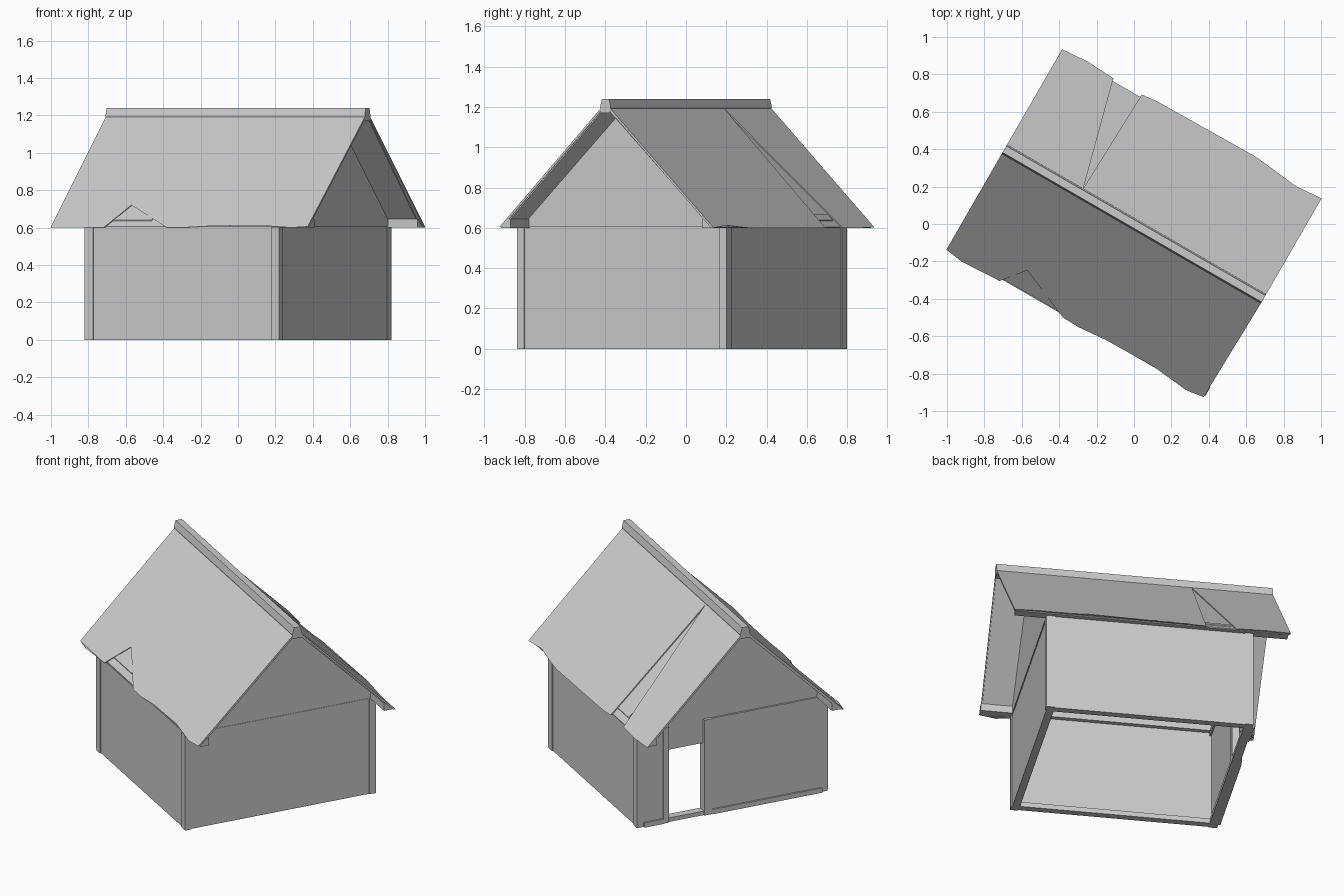
import bpy, bmesh, math
from mathutils import Matrix, Vector

cube = bpy.data.objects.get("Cube")
if cube:
    bpy.data.objects.remove(cube, do_unlink=True)

grey = bpy.data.materials.new("plain grey")
grey.use_nodes = True
colour = (0.6, 0.6, 0.6, 1)
grey.diffuse_color = colour
grey.node_tree.nodes["Principled BSDF"].inputs["Base Color"].default_value = colour

TURN = Matrix.Rotation(math.radians(-30), 4, "Z")
BODY = Vector((0.01, -0.017, 0))      # walls sit slightly off the roof centre
NONE = Vector((0, 0, 0))


def prism(name, outline, sweep, shift=NONE):
    """Extrude a planar outline along the sweep vector."""
    bm = bmesh.new()
    face = bm.faces.new([bm.verts.new(Vector(p) + shift) for p in outline])
    ext = bmesh.ops.extrude_face_region(bm, geom=[face], use_keep_orig=True)
    moved = [g for g in ext["geom"] if isinstance(g, bmesh.types.BMVert)]
    bmesh.ops.translate(bm, verts=moved, vec=sweep)
    bmesh.ops.recalc_face_normals(bm, faces=bm.faces)
    mesh = bpy.data.meshes.new(name)
    bm.to_mesh(mesh)
    bm.free()
    mesh.materials.append(grey)
    obj = bpy.data.objects.new(name, mesh)
    obj.matrix_world = TURN
    bpy.context.collection.objects.link(obj)
    return obj


def box(name, x, y, z):
    outline = [(x[0], y[0], z[0]), (x[1], y[0], z[0]),
               (x[1], y[1], z[0]), (x[0], y[1], z[0])]
    return prism(name, outline, (0, 0, z[1] - z[0]), BODY)


def span(side, inner, outer):
    return sorted((side * inner, side * outer))


# Corner posts, long walls and long sills
TOP = 0.6
WALL = 0.593
for sy, side in ((-1, "right"), (1, "left")):
    for sx, end in ((-1, "rear"), (1, "front")):
        box(f"{end}_{side}_post", span(sx, 0.55, 0.6), span(sy, 0.56, 0.6), (0, TOP))
    box(f"{side}_wall", (-0.55, 0.55), span(sy, 0.56, WALL), (0.03, TOP))
    box(f"{side}_sill", (-0.55, 0.55), span(sy, 0.55, WALL), (0, 0.03))

# Closed end wall
box("front_wall", (0.56, WALL), (-0.56, 0.56), (0.03, TOP))
box("front_sill", (0.55, WALL), (-0.56, 0.56), (0, 0.03))

# End wall with the doorway, its frame and a recessed panel over the opening
DOOR = (0.18, 0.402)
FRAME = (0.13, 0.437)
box("door_wall_wide", (-0.602, -0.56), (-0.6, FRAME[0]), (0.01, TOP))
box("door_wall_narrow", (-0.602, -0.56), (FRAME[1], 0.56), (0.01, TOP))
box("door_jamb_wide", (-0.608, -0.55), (FRAME[0], DOOR[0]), (0, TOP))
box("door_jamb_narrow", (-0.608, -0.55), (DOOR[1], FRAME[1]), (0, TOP))
box("door_lintel", (-0.59, -0.55), DOOR, (0.45, TOP))
box("threshold", (-0.6, -0.55), DOOR, (0, 0.025))
box("door_sill_wide", (-0.612, -0.55), (-0.56, FRAME[0]), (0, 0.03))
box("door_sill_narrow", (-0.612, -0.55), (FRAME[1], 0.56), (0, 0.03))

# Gable infills with a tie beam beneath each
for sx, end in ((-1, "rear"), (1, "front")):
    x = sx * 0.597 + BODY.x
    prism(f"{end}_gable", [(x, -0.595, 0.605), (x, 0.595, 0.605), (x, 0, 1.2)],
          (-sx * 0.03, 0, 0))
    box(f"{end}_tie_beam", span(sx, 0.55, 0.59), (-0.57, 0.57), (0.58, 0.61))

# Eave beams, bevelled to sit under the roof
for sy, side in ((-1, "right"), (1, "left")):
    profile = ((0.55, 0.6), (0.605, 0.6), (0.605, 0.605), (0.565, 0.645), (0.55, 0.645))
    prism(f"{side}_eave_beam", [(-0.79, sy * v, z) for v, z in profile], (1.58, 0, 0))

# Ridge beam
half = [(0.02, 1.24), (0.03, 1.2), (0.025, 1.17)]
ridge = half + [(-v, z) for v, z in reversed(half)]
prism("ridge_beam", [(-0.8, v, z) for v, z in ridge], (1.6, 0, 0))

# Roof slopes: a straight under layer and a torn cover with uneven eaves
left_eave = [(-0.8, 0.617), (-0.65, 0.628), (-0.485, 0.62), (-0.33, 0.03),
             (-0.31, 0.62), (-0.22, 0.63), (0.38, 0.637), (0.47, 0.628),
             (0.65, 0.608), (0.8, 0.62)]
right_eave = [(-0.8, 0.62), (-0.7, 0.635), (-0.47, 0.623), (-0.37, 0.5), (-0.08, 0.623),
              (0.02, 0.626), (0.18, 0.612), (0.47, 0.608), (0.69, 0.63), (0.785, 0.615)]
for sy, side, eave in ((1, "left", left_eave), (-1, "right", right_eave)):
    path = [(-0.8, 0.015)] + eave + [(0.8, 0.015)]
    prism(f"{side}_roof_cover", [(u, sy * v, max(1.22 - v, 0.6)) for u, v in path],
          (0, -sy * 0.015, 0))
    prism(f"{side}_roof_base", [(u, sy * v, 1.21 - v) for u, v in
                                ((-0.795, 0.01), (-0.795, 0.605), (0.78, 0.605), (0.795, 0.01))],
          (0, -sy * 0.013, 0))

# Battens showing through the tears
for sy, side, u in ((1, "left", (-0.46, -0.315)), (-1, "right", (-0.44, -0.2))):
    outline = [(u[0], sy * v, 1.215 - v) for v in (0.55, 0.575)]
    outline += [(u[0], sy * v, 1.205 - v) for v in (0.575, 0.55)]
    prism(f"{side}_batten", outline, (u[1] - u[0], 0, 0))
